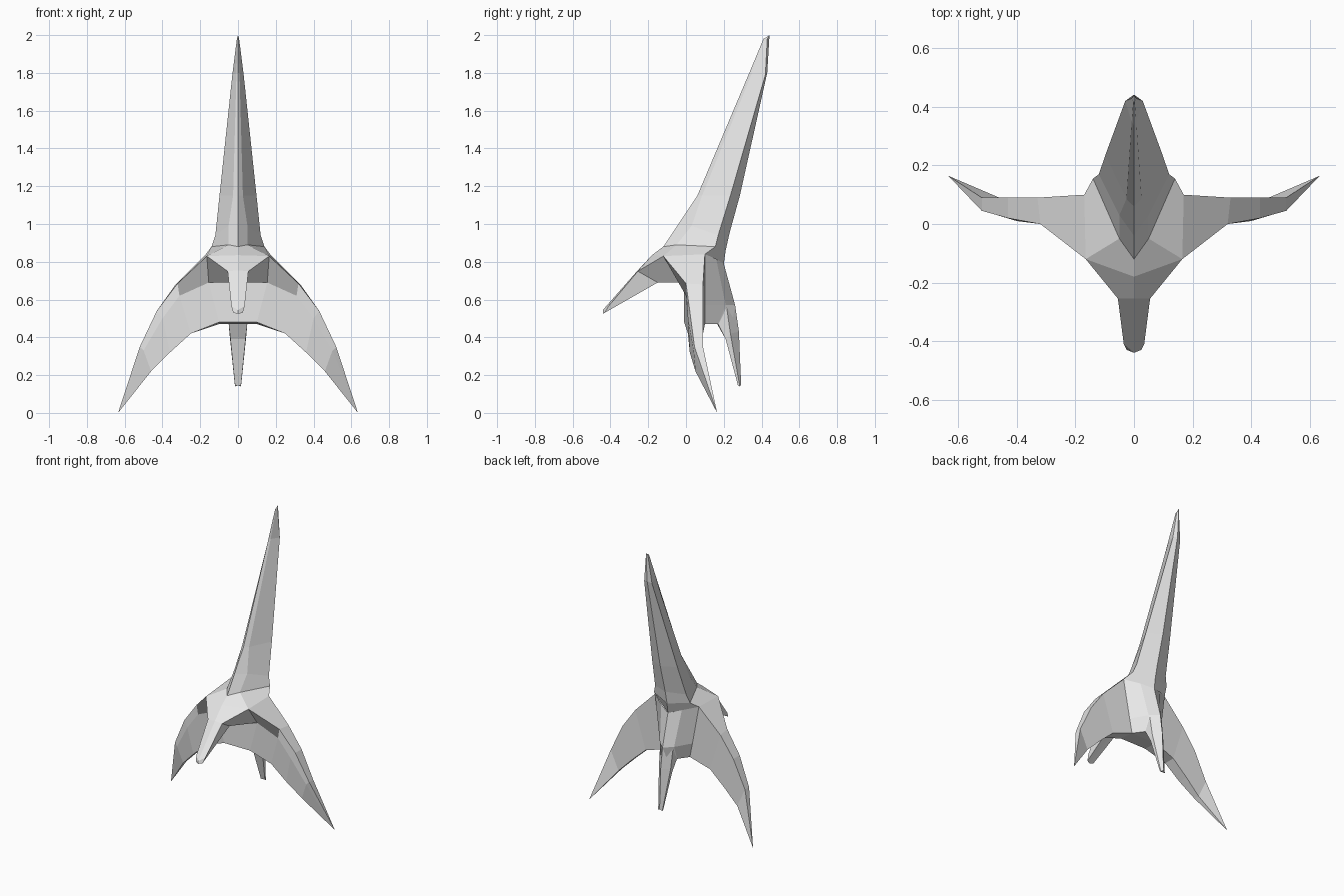
import bpy, bmesh

stone = bpy.data.materials.new("pale grey")
stone.diffuse_color = (0.8, 0.8, 0.8, 1)


def loft(name, strips, closed=False, tip=None, cap=False):
    """Skin rows of points on the +x side, mirror them and weld the seam."""
    bm = bmesh.new()
    for rings in strips:
        rows = [[bm.verts.new(p) for p in ring] for ring in rings]
        n = len(rows[0])
        spans = range(n if closed else n - 1)
        for a, b in zip(rows, rows[1:]):
            for i in spans:
                j = (i + 1) % n
                bm.faces.new((a[i], a[j], b[j], b[i]))
        if tip:
            t = bm.verts.new(tip)
            for i in spans:
                bm.faces.new((rows[-1][i], rows[-1][(i + 1) % n], t))
        if cap:
            bm.faces.new(rows[-1])
    bmesh.ops.mirror(bm, geom=bm.verts[:] + bm.edges[:] + bm.faces[:],
                     axis='X', merge_dist=0.0005)
    bmesh.ops.remove_doubles(bm, verts=bm.verts[:], dist=0.001)
    bmesh.ops.recalc_face_normals(bm, faces=bm.faces[:])
    me = bpy.data.meshes.new(name)
    bm.to_mesh(me)
    bm.free()
    me.materials.append(stone)
    ob = bpy.data.objects.new(name, me)
    bpy.context.collection.objects.link(ob)
    return ob


# shared corners where the parts meet
hood_tip = (0, -0.18, 0.835)
shoulder_front = (0.165, -0.12, 0.83)
shoulder_back = (0.17, 0.1, 0.84)
armpit = (0.155, -0.01, 0.69)
hip_front = (0.1, -0.01, 0.48)
hip_back = (0.1, 0.1, 0.47)

# tall spire leaning back, with the faceted shoulders at its foot
loft("spire", [[
    [hood_tip, shoulder_front, shoulder_back, (0, 0.2, 0.79)],
    [(0, -0.12, 0.88), (0.05, -0.05, 0.89), (0.14, 0.155, 0.88), (0, 0.21, 0.86)],
    [(0, -0.04, 1.0), (0.05, 0.03, 0.99), (0.12, 0.17, 0.94), (0, 0.23, 0.95)],
    [(0, 0.06, 1.15), (0.026, 0.085, 1.15), (0.098, 0.235, 1.15), (0, 0.285, 1.15)],
    [(0, 0.335, 1.8), (0.008, 0.35, 1.8), (0.03, 0.42, 1.79), (0, 0.43, 1.8)],
    [(0, 0.41, 1.98), (0.003, 0.415, 1.98), (0.006, 0.43, 1.98), (0, 0.442, 2.0)],
]], cap=True)

# pair of curved side claws
loft("side_claws", [[
    [shoulder_back, shoulder_front, armpit, hip_front, hip_back],
    [(0.33, 0.09, 0.68), (0.32, 0.0, 0.685), (0.31, 0.0, 0.62), (0.25, 0.01, 0.42), (0.25, 0.09, 0.42)],
    [(0.43, 0.09, 0.54), (0.43, 0.02, 0.54), (0.4, 0.01, 0.5), (0.36, 0.02, 0.32), (0.36, 0.09, 0.32)],
    [(0.52, 0.09, 0.35), (0.52, 0.045, 0.35), (0.5, 0.04, 0.33), (0.46, 0.05, 0.22), (0.46, 0.09, 0.22)],
]], closed=True, tip=(0.635, 0.165, 0.0))

# beak-like front claw
loft("front_claw", [[
    [hood_tip, shoulder_front, armpit, (0, -0.01, 0.7)],
    [(0, -0.255, 0.755), (0.055, -0.255, 0.75), (0.04, -0.15, 0.69), (0, -0.15, 0.69)],
    [(0, -0.44, 0.545), (0.035, -0.41, 0.565), (0.025, -0.43, 0.53), (0, -0.44, 0.525)],
]], cap=True)

# body: front plate with underside, and the faceted back
loft("body", [
    [[(0, -0.01, 0.7), armpit],
     [(0, -0.01, 0.48), hip_front],
     [(0, 0.1, 0.47), hip_back],
     [(0, 0.17, 0.47), (0.05, 0.17, 0.47)]],
    [[shoulder_back, (0.08, 0.16, 0.815), (0, 0.2, 0.79)],
     [(0.12, 0.1, 0.57), (0.055, 0.21, 0.57), (0, 0.26, 0.57)],
     [hip_back, (0.05, 0.17, 0.47), (0, 0.275, 0.46)]],
])

# narrow rear leg
loft("rear_leg", [[
    [(0, 0.16, 0.48), (0.05, 0.165, 0.48), (0.05, 0.215, 0.56), (0, 0.26, 0.57)],
    [(0, 0.21, 0.39), (0.04, 0.21, 0.39), (0.045, 0.235, 0.42), (0, 0.28, 0.43)],
    [(0, 0.275, 0.145), (0.016, 0.275, 0.145), (0.016, 0.285, 0.14), (0, 0.292, 0.15)],
]], cap=True)
